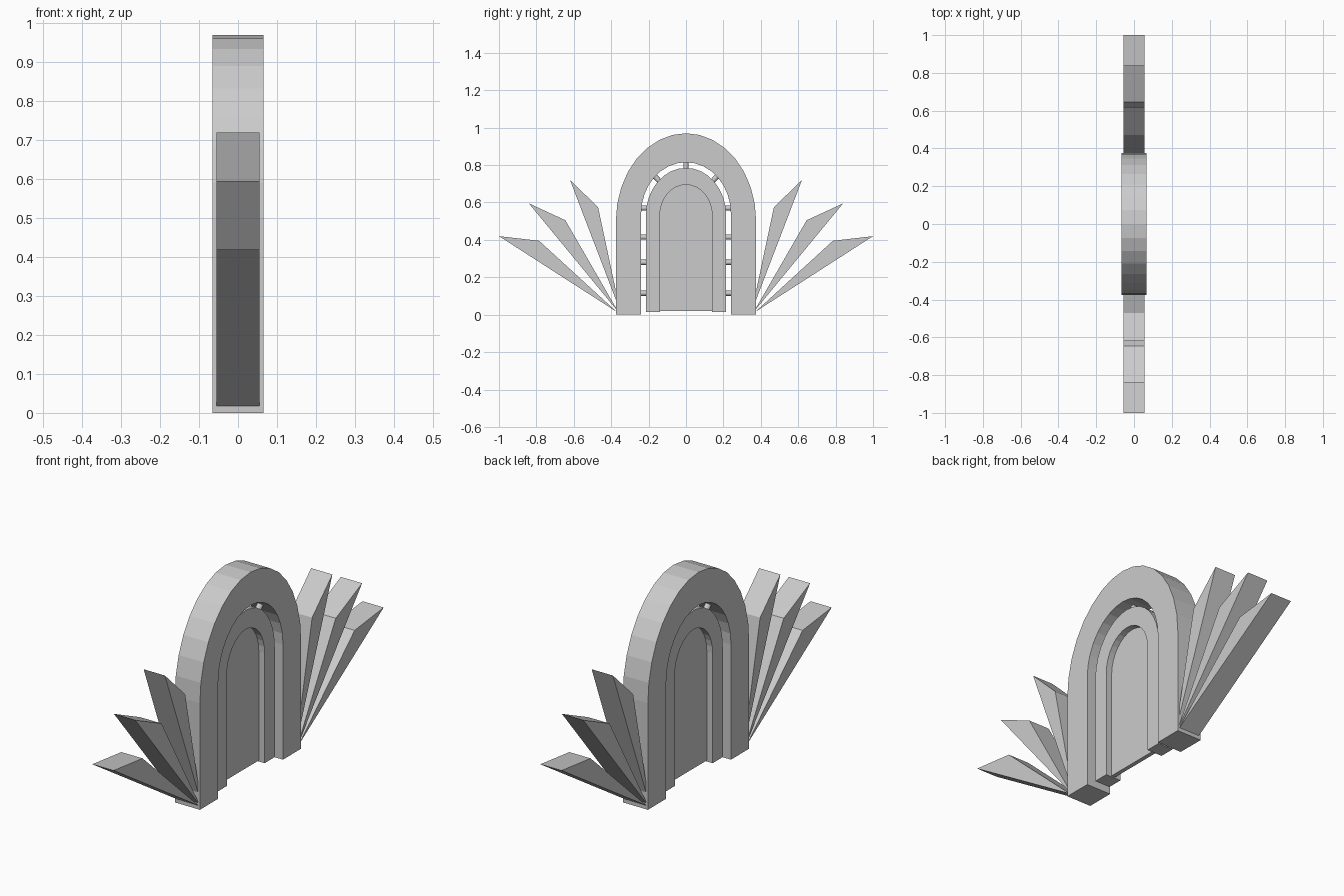
import bpy, bmesh, math
from mathutils import Vector

if "Cube" in bpy.data.objects:
    bpy.data.objects.remove(bpy.data.objects["Cube"])


def prism(name, profile, half_depth):
    """Extrude a (y, z) outline symmetrically along x."""
    bm = bmesh.new()
    face = bm.faces.new([bm.verts.new((-half_depth, y, z)) for y, z in profile])
    ext = bmesh.ops.extrude_face_region(bm, geom=[face], use_keep_orig=True)
    moved = [v for v in ext["geom"] if isinstance(v, bmesh.types.BMVert)]
    bmesh.ops.translate(bm, verts=moved, vec=(2 * half_depth, 0, 0))
    bmesh.ops.recalc_face_normals(bm, faces=bm.faces[:])
    mesh = bpy.data.meshes.new(name)
    bm.to_mesh(mesh)
    bm.free()
    obj = bpy.data.objects.new(name, mesh)
    bpy.context.collection.objects.link(obj)
    return obj


def arch_line(width, spring, top, base, segments=16):
    """Outline from right foot, over the elliptical crown, to left foot."""
    pts = [(width, base)]
    for i in range(segments + 1):
        a = math.pi * i / segments
        pts.append((width * math.cos(a), spring + (top - spring) * math.sin(a)))
    return pts + [(-width, base)]


def peg(name, y, z, angle):
    """Short round connector in the gap between the two arches."""
    bpy.ops.mesh.primitive_cylinder_add(vertices=12, radius=0.014, depth=0.06,
                                        location=(0, y, z))
    obj = bpy.context.object
    obj.name = name
    direction = Vector((0, math.cos(angle), math.sin(angle)))
    obj.rotation_euler = direction.to_track_quat('Z', 'Y').to_euler()
    bpy.ops.object.shade_smooth_by_angle()


# Outer and inner arches
prism("outer_arch", arch_line(0.375, 0.50, 0.97, 0)
      + arch_line(0.24, 0.54, 0.815, 0)[::-1], 0.065)
prism("inner_arch", arch_line(0.215, 0.53, 0.785, 0.015)
      + arch_line(0.14, 0.53, 0.695, 0.015)[::-1], 0.04)

# Thin door panel set into the inner arch
prism("door_panel", arch_line(0.15, 0.53, 0.705, 0.02), 0.01)

# Pegs bridging the gap
for side, s in (("right", 1), ("left", -1)):
    for i, z in enumerate((0.115, 0.28, 0.415, 0.57)):
        peg(f"{side}_peg_{i + 1}", s * 0.2275, z, 0)
    peg(f"{side}_shoulder_peg", s * 0.157, 0.73, math.radians(90 - s * 42))
peg("top_peg", 0, 0.80, math.pi / 2)

# Fan of slanted-tip rays on both sides: root, tip, knee
rays = {
    "low": ((0.370, 0.015), (1.00, 0.42), (0.785, 0.395)),
    "middle": ((0.362, 0.015), (0.84, 0.595), (0.645, 0.505)),
    "high": ((0.352, 0.020), (0.62, 0.72), (0.47, 0.575)),
}
for key, outline in rays.items():
    for side, s in (("right", 1), ("left", -1)):
        prism(f"{side}_{key}_ray", [(s * y, z) for y, z in outline], 0.055)
